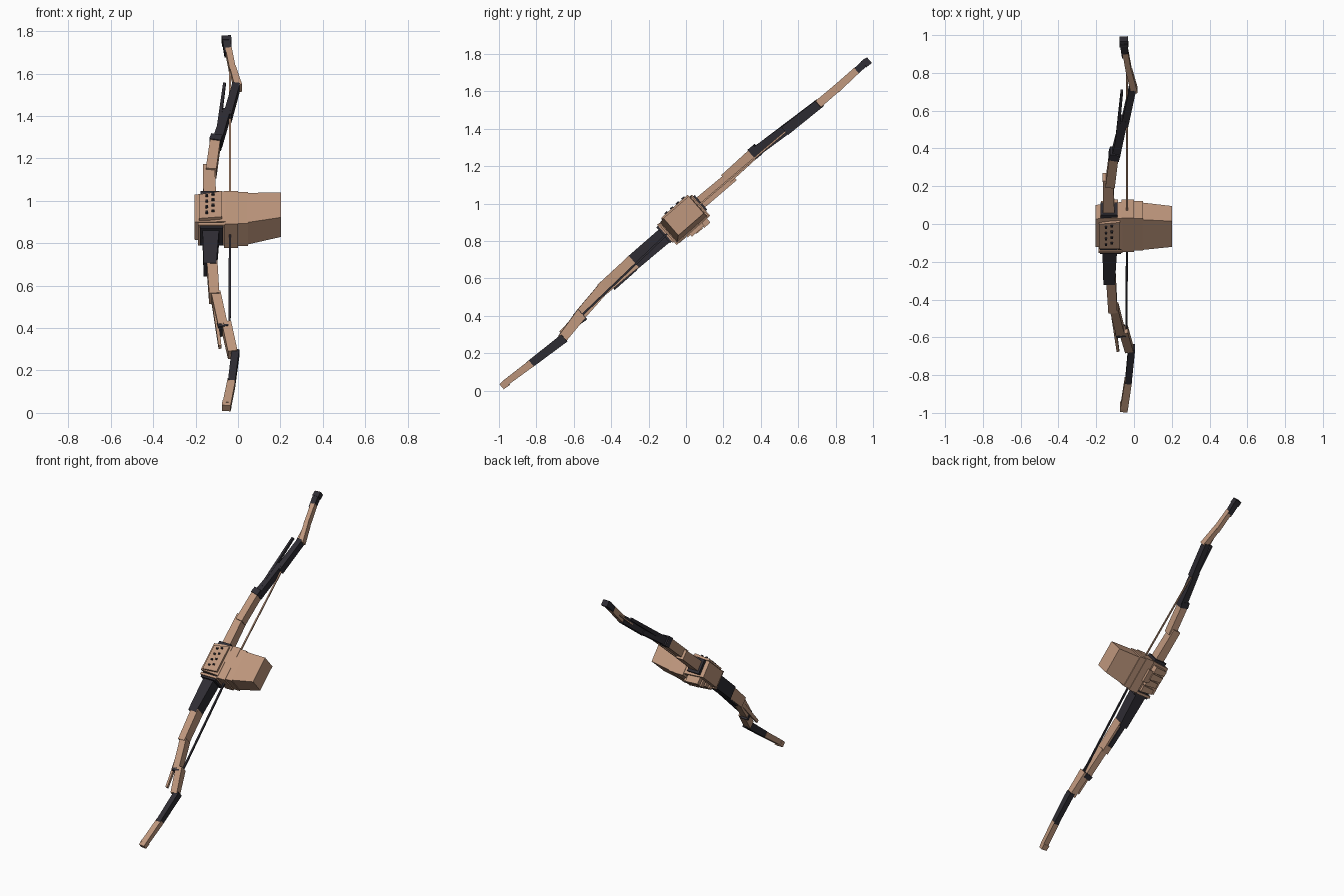
import bpy, bmesh, math
from mathutils import Vector

if "Cube" in bpy.data.objects:
    bpy.data.objects.remove(bpy.data.objects["Cube"])

ANG = math.radians(41)
U = Vector((0, math.cos(ANG), math.sin(ANG)))     # along the bow
V = Vector((0, math.sin(ANG), -math.cos(ANG)))    # across the bow, towards the back
C = Vector((0, -0.012, 0.918))                    # middle of the grip


def material(name, rgb):
    m = bpy.data.materials.new(name)
    m.diffuse_color = (*rgb, 1)
    m.use_nodes = True
    m.node_tree.nodes["Principled BSDF"].inputs["Base Color"].default_value = m.diffuse_color
    return m


TAN = material("tan", (0.52, 0.31, 0.205))
DARK = material("charcoal", (0.028, 0.026, 0.034))


def loft(name, rings, mat):
    """Closed solid through a list of equal-length point rings."""
    bm = bmesh.new()
    rows = [[bm.verts.new(p) for p in r] for r in rings]
    n = len(rows[0])
    for a, b in zip(rows, rows[1:]):
        for i in range(n):
            bm.faces.new((a[i], a[(i + 1) % n], b[(i + 1) % n], b[i]))
    bm.faces.new(rows[0])
    bm.faces.new(rows[-1])
    bmesh.ops.recalc_face_normals(bm, faces=bm.faces)
    me = bpy.data.meshes.new(name)
    bm.to_mesh(me)
    bm.free()
    me.materials.append(mat)
    ob = bpy.data.objects.new(name, me)
    bpy.context.collection.objects.link(ob)
    return ob


def bar(name, a, b, wa, wb, mat):
    """Tapered bar from a to b; w = (width in x, width across the bow)."""
    a, b = Vector(a), Vector(b)
    side = (b - a).cross(V).normalized()
    quad = lambda p, w: [p + side * (i * w[0] / 2) + V * (j * w[1] / 2)
                         for i, j in ((-1, -1), (1, -1), (1, 1), (-1, 1))]
    return loft(name, [quad(a, wa), quad(b, wb)], mat)


def block(name, x0, x1, u0, u1, v0, v1, mat, du=0.0, taper=0.0):
    """Box in the tilted frame; du slides the far end, taper narrows it."""
    quad = lambda x, d, t: [C + Vector((x, 0, 0)) + U * (u + d) + V * v for u, v in
                            ((u0 + t, v0 + t), (u1 - t, v0 + t), (u1 - t, v1 - t), (u0 + t, v1 - t))]
    return loft(name, [quad(x0, du, taper), quad(x1, 0, 0)], mat)


# lower limb, from grip to tip
bar("lower_grip_sleeve", (-.128, -.09, .85), (-.132, -.295, .675), (.08, .09), (.06, .085), DARK)
bar("lower_limb_root", (-.122, -.28, .69), (-.112, -.45, .54), (.05, .08), (.048, .07), TAN)
bar("lower_limb_backing", (-.128, -.27, .65), (-.118, -.385, .545), (.035, .02), (.03, .015), DARK)
bar("lower_limb_middle", (-.105, -.44, .55), (-.072, -.57, .40), (.045, .065), (.045, .06), TAN)
bar("lower_limb_band", (-.075, -.555, .405), (-.068, -.58, .385), (.05, .07), (.05, .065), DARK)
bar("lower_limb_outer", (-.055, -.56, .41), (-.025, -.665, .275), (.045, .062), (.045, .05), TAN)
bar("lower_limb_elbow", (-.012, -.65, .282), (-.03, -.835, .14), (.036, .05), (.034, .042), DARK)
bar("lower_limb_tip", (-.03, -.825, .147), (-.052, -.97, .038), (.038, .04), (.04, .034), TAN)
bar("lower_tip_cap", (-.052, -.955, .045), (-.055, -.985, .022), (.044, .04), (.04, .036), TAN)
bar("lower_side_spike", (-.118, -.43, .55), (-.085, -.67, .31), (.02, .03), (.014, .02), TAN)

# upper limb, from grip to tip
bar("upper_limb_root", (-.132, .03, .965), (-.138, .25, 1.15), (.062, .07), (.055, .065), TAN)
bar("upper_limb_middle", (-.127, .21, 1.13), (-.105, .38, 1.285), (.05, .062), (.048, .062), TAN)
bar("upper_limb_joint", (-.108, .355, 1.265), (-.10, .385, 1.29), (.056, .068), (.054, .068), DARK)
bar("upper_limb_inner", (-.097, .37, 1.275), (-.052, .56, 1.415), (.045, .055), (.036, .055), DARK)
bar("upper_limb_outer", (-.05, .53, 1.39), (-.008, .72, 1.54), (.038, .055), (.036, .05), DARK)
bar("upper_limb_bend", (.002, .705, 1.53), (-.025, .81, 1.62), (.036, .045), (.03, .042), TAN)
bar("upper_limb_recurve", (-.025, .80, 1.61), (-.045, .91, 1.71), (.03, .044), (.03, .038), TAN)
bar("upper_limb_tip", (-.046, .89, 1.69), (-.055, .965, 1.76), (.035, .036), (.04, .038), DARK)
bar("upper_tip_cap", (-.053, .95, 1.745), (-.055, .98, 1.766), (.046, .042), (.044, .04), DARK)
bar("upper_side_spike", (-.098, .37, 1.29), (-.064, .705, 1.55), (.018, .03), (.013, .02), DARK)

# bowstring in two halves
bar("bowstring_upper", (-.037, -.01, .925), (-.037, .81, 1.62), (.009, .009), (.009, .009), TAN)
bar("bowstring_lower", (-.037, -.01, .925), (-.04, -.56, .40), (.011, .011), (.011, .011), DARK)

# fist and stepped forearm
block("fist", -.205, -.06, -.105, .115, -.07, .065, TAN, du=.0, taper=.012)
block("wrist_wide", -.065, .0, -.12, .118, -.068, .08, TAN)
block("wrist_narrow", .0, .047, -.112, .112, -.066, .076, TAN)
quad = lambda x, a, b, y, z: [Vector((x, y, z)) + U * (i * a) + V * (j * b)
                              for i, j in ((-1, -1), (1, -1), (1, 1), (-1, 1))]
loft("forearm", [quad(.045, .106, .069, -.012, .916), quad(.202, .09, .061, -.013, .935)], TAN)

# knuckle plate with rivets
block("knuckle_plate", -.185, -.075, -.085, .1, -.084, -.06, TAN, du=-.012, taper=.006)
for row, x in enumerate((-.148, -.118)):
    for i in range(4):
        u = -.055 + i * .04 + row * .01
        block(f"rivet_{row}_{i}", x - .006, x + .006, u - .005, u + .005, -.091, -.08, DARK)

# curled fingers on the back of the fist
for i in range(4):
    u = -.1 + i * .05
    reach = (.082, .088, .105, .108)[i]
    block(f"finger_{i}", -.175, -.085, u, u + .045, .03, reach, TAN, taper=.006)
block("thumb", -.1, -.05, -.03, .06, .05, .1, TAN, taper=.005)

# dark collars where the bow leaves the fist
block("upper_collar", -.178, -.088, .105, .128, -.058, .045, DARK)
block("lower_collar", -.18, -.07, -.14, -.105, -.062, .05, DARK)
block("lower_collar_rim", -.188, -.062, -.128, -.112, -.07, .058, TAN)
